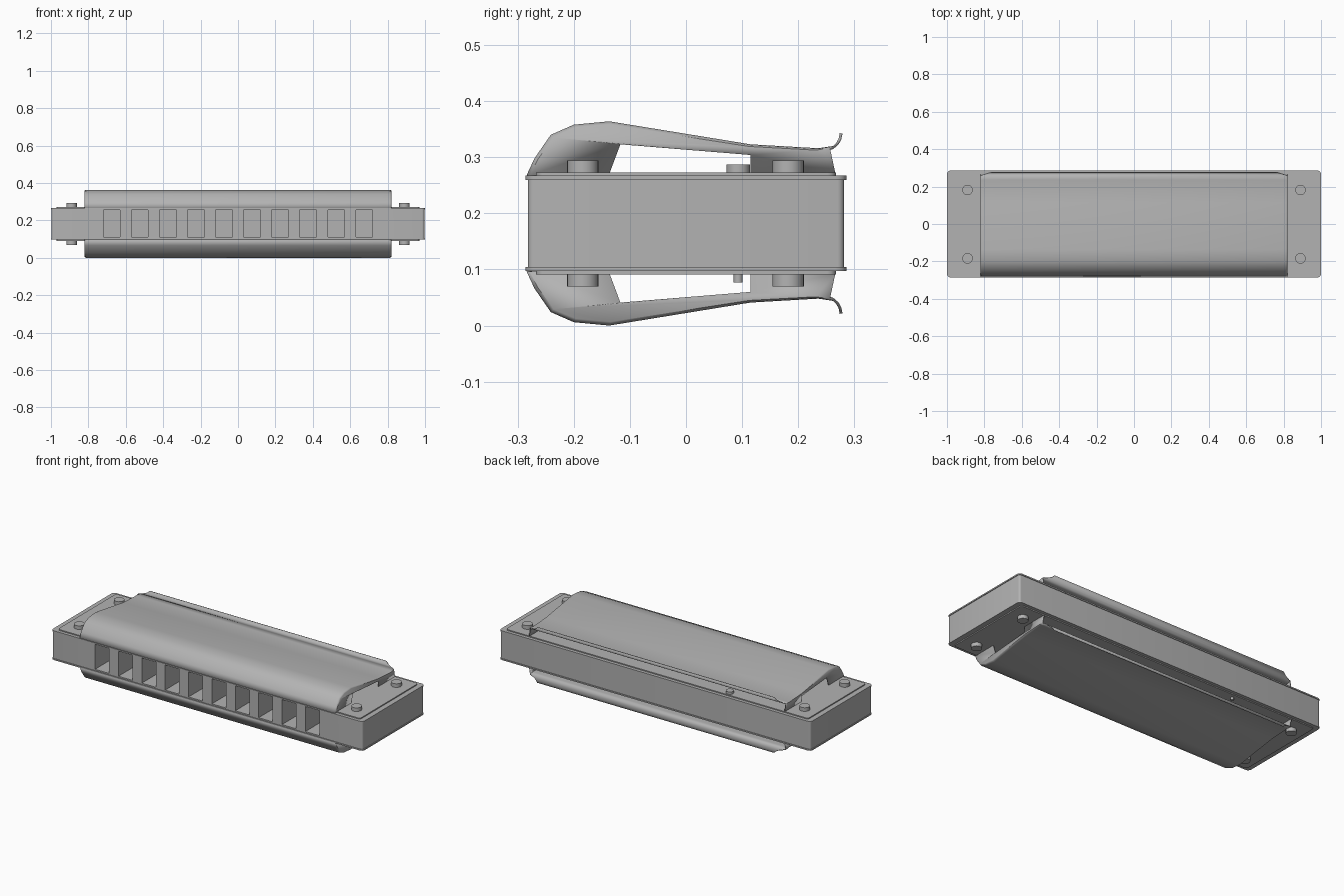
import bpy, bmesh
from mathutils import Matrix

if "Cube" in bpy.data.objects:
    bpy.data.objects.remove(bpy.data.objects["Cube"])

CZ = 0.182  # mid height; top and bottom halves mirror about it
GREY = bpy.data.materials.new("grey_metal")
GREY.diffuse_color = (0.45, 0.45, 0.45, 1)
GREY.use_nodes = True
GREY.node_tree.nodes["Principled BSDF"].inputs["Base Color"].default_value = GREY.diffuse_color


def smooth(ob, angle):
    bpy.ops.object.select_all(action='DESELECT')
    ob.select_set(True)
    bpy.context.view_layer.objects.active = ob
    bpy.ops.object.shade_smooth_by_angle(angle=angle)


def finish(name, bm, angle=0.6):
    me = bpy.data.meshes.new(name)
    bm.to_mesh(me)
    bm.free()
    me.materials.append(GREY)
    ob = bpy.data.objects.new(name, me)
    bpy.context.collection.objects.link(ob)
    smooth(ob, angle)
    return ob


def add_box(bm, lo, hi):
    mid = [(a + b) / 2 for a, b in zip(lo, hi)]
    size = [b - a for a, b in zip(lo, hi)]
    bmesh.ops.create_cube(
        bm, size=1, matrix=Matrix.Translation(mid) @ Matrix.Diagonal((*size, 1)))


def slab(name, hx, hy, z0, z1, r):
    """Box with rounded vertical corners."""
    bm = bmesh.new()
    add_box(bm, (-hx, -hy, min(z0, z1)), (hx, hy, max(z0, z1)))
    vert = [e for e in bm.edges if abs(e.verts[0].co.z - e.verts[1].co.z) > 1e-4]
    bmesh.ops.bevel(bm, geom=vert, offset=r, segments=4, profile=0.5, affect='EDGES')
    return finish(name, bm)


def cylinder(name, x, y, z0, z1, r):
    bm = bmesh.new()
    bmesh.ops.create_cone(bm, cap_ends=True, segments=24, radius1=r, radius2=r,
                          depth=abs(z1 - z0),
                          matrix=Matrix.Translation((x, y, (z0 + z1) / 2)))
    return finish(name, bm)


def flip(z, side):
    return CZ + side * (z - CZ)


# Comb with ten blow holes
comb = slab("comb", 0.996, 0.282, 0.098, 0.266, 0.012)
bm = bmesh.new()
for i in range(10):
    x = -0.675 + 0.15 * i
    add_box(bm, (x - 0.045, -0.4, 0.112), (x + 0.045, 0.18, 0.257))
cutter = finish("hole_cutter", bm)
cutter.hide_render = True
mod = comb.modifiers.new("holes", 'BOOLEAN')
mod.object = cutter
mod.operation = 'DIFFERENCE'
mod.solver = 'EXACT'
bpy.context.view_layer.objects.active = comb
bpy.ops.object.modifier_apply(modifier="holes")
bpy.data.objects.remove(cutter)
smooth(comb, 0.6)

# Cover plate side profile (y, z), front to back
PROFILE = [(-0.284, 0.268), (-0.270, 0.298), (-0.241, 0.340), (-0.200, 0.358),
           (-0.137, 0.364), (0.115, 0.323), (0.236, 0.316), (0.262, 0.320)]
# Curled lip behind it, narrower than the cover
LIP = [(0.268, 0.326), (0.272, 0.333), (0.274, 0.343)]
# Rest of the end wall outline, leaving the sound opening free
END = [(0.266, 0.272), (0.115, 0.272), (0.115, 0.304), (-0.117, 0.323), (-0.136, 0.272)]
# Rounded shoulder towards each end: (half width, height scale)
SHOULDER = [(0.810, 1.0), (0.818, 0.975), (0.822, 0.93)]


def cover(name, side):
    bm = bmesh.new()

    def row(x, k):
        return [bm.verts.new((x, y * (1 - 0.3 * (1 - k)), 0.268 + (z - 0.268) * k))
                for y, z in PROFILE]

    rows = [row(-x, k) for x, k in reversed(SHOULDER)] + [row(x, k) for x, k in SHOULDER]
    for a, b in zip(rows, rows[1:]):
        for i in range(len(PROFILE) - 1):
            bm.faces.new((a[i], b[i], b[i + 1], a[i + 1]))
    for s, r in ((-1, rows[0]), (1, rows[-1])):
        loop = r + [bm.verts.new((s * 0.822, y, z)) for y, z in END]
        bm.faces.new(loop if s < 0 else loop[::-1])
    a, b = rows[2][-1], rows[3][-1]
    for (y, z), hx in zip(LIP, (0.785, 0.77, 0.76)):
        c, d = bm.verts.new((-hx, y, z)), bm.verts.new((hx, y, z))
        bm.faces.new((a, b, d, c))
        a, b = c, d
    for v in bm.verts:
        v.co.z = flip(v.co.z, side)
    if side < 0:
        bmesh.ops.reverse_faces(bm, faces=bm.faces[:])
    ob = finish(name, bm, 0.75)
    sol = ob.modifiers.new("thickness", 'SOLIDIFY')
    sol.thickness = 0.005
    sol.offset = -1


for side, tag in ((1, "upper"), (-1, "lower")):
    def z(v):
        return flip(v, side)
    # Rim plate and raised reed plate
    slab(f"{tag}_rim_plate", 1.0, 0.286, z(0.2595), z(0.267), 0.02)
    slab(f"{tag}_reed_plate", 0.97, 0.267, z(0.266), z(0.273), 0.015)
    cover(f"{tag}_cover", side)
    # Corner screws
    for sx in (-1, 1):
        for y in (-0.184, 0.182):
            cylinder(f"{tag}_screw", sx * 0.89, y, z(0.270), z(0.294), 0.028)
    # Small reed plate bolts under the cover
    r = 0.021 if side > 0 else 0.008
    for x, y in ((0.0, 0.093), (-0.45, 0.24)):
        cylinder(f"{tag}_bolt", x, y, z(0.270), z(0.287), r)
